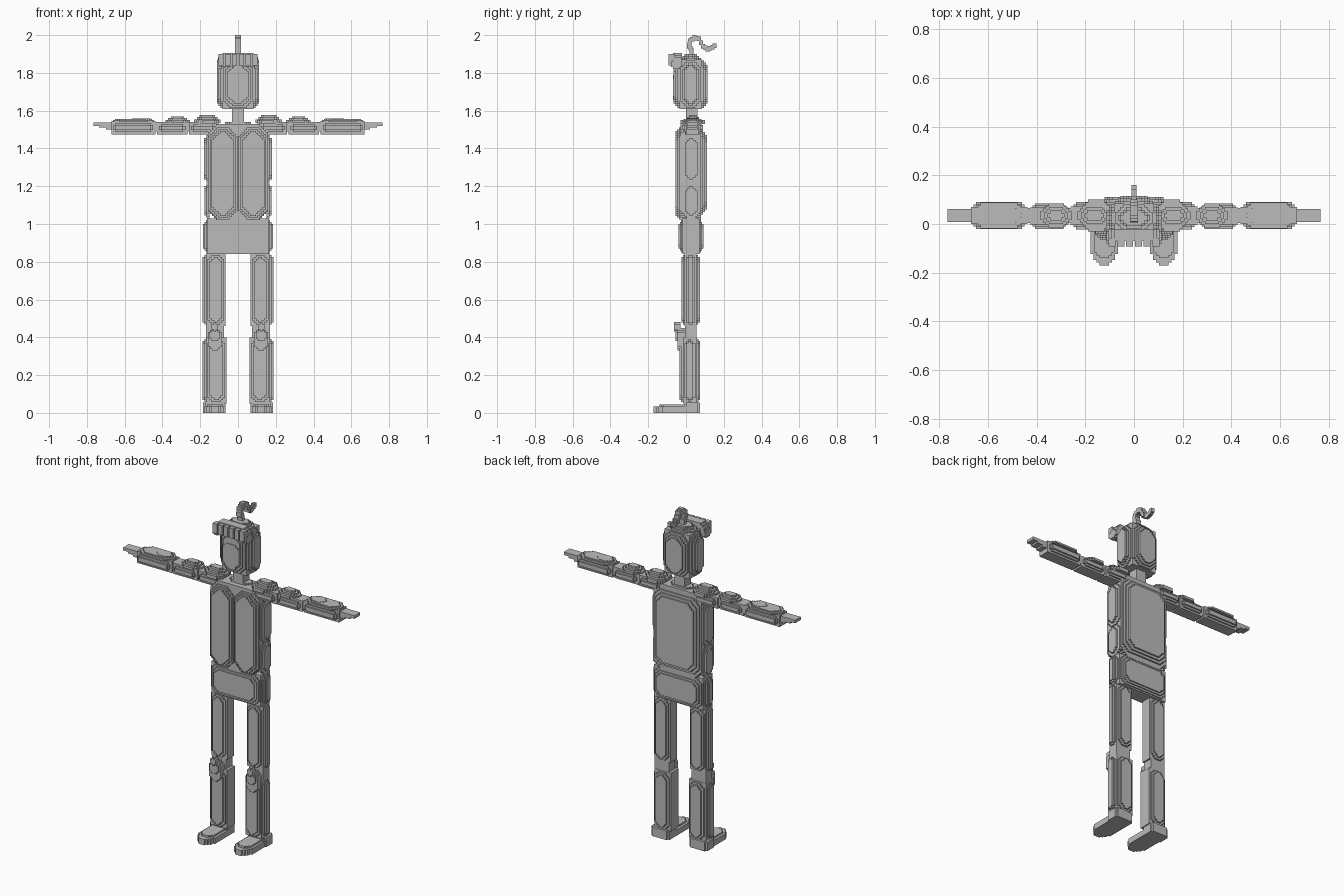
import bpy, bmesh
from mathutils import Vector

cube = bpy.data.objects.get("Cube")
if cube:
    bpy.data.objects.remove(cube, do_unlink=True)

grey = bpy.data.materials.new("grey")
grey.use_nodes = True
grey.diffuse_color = (0.5, 0.5, 0.5, 1)
grey.node_tree.nodes["Principled BSDF"].inputs["Base Color"].default_value = (0.5, 0.5, 0.5, 1)

STEP = 0.011   # size of one stair step


def slab(bm, axis, t0, t1, u0, u1, v0, v1, n=0):
    """Prism along an axis whose four corners are cut as n-step stairs."""
    n = max(0, min(n, int(min(u1 - u0, v1 - v0) / STEP / 2 - 0.5)))
    stair = [(0, n)]
    for i in range(1, n + 1):
        stair += [(i, n - i + 1), (i, n - i)]
    outline = []
    for su, sv in ((1, 1), (-1, 1), (-1, -1), (1, -1)):
        pts = stair if su * sv > 0 else stair[::-1]
        for i, j in pts:
            u = u1 - i * STEP if su > 0 else u0 + i * STEP
            v = v1 - j * STEP if sv > 0 else v0 + j * STEP
            outline.append((u, v))
    others = [k for k in range(3) if k != axis]
    rings = []
    for t in (t0, t1):
        ring = []
        for u, v in outline:
            co = Vector()
            co[axis], co[others[0]], co[others[1]] = t, u, v
            ring.append(bm.verts.new(co))
        rings.append(ring)
    a, b = rings
    faces = [bm.faces.new(a), bm.faces.new(b[::-1])]
    for i in range(len(a)):
        k = (i + 1) % len(a)
        faces.append(bm.faces.new((a[i], b[i], b[k], a[k])))
    bmesh.ops.recalc_face_normals(bm, faces=faces)


def panel(bm, side, base, height, rect, layers=2, n=2, inset=STEP):
    """Stack of shrinking slabs raised from a face, side being e.g. '+x'."""
    axis, sign = "xyz".index(side[1]), 1 if side[0] == "+" else -1
    u0, u1, v0, v1 = rect
    for i in range(layers):
        d = i * inset
        slab(bm, axis, base - sign * 0.004, base + sign * height * (i + 1) / layers,
             u0 + d, u1 - d, v0 + d, v1 - d, n)


def block(bm, lo, hi, sides="", depth=0.02, layers=2, margin=STEP, n=2):
    """Box with stepped panels on the listed sides, filling lo to hi."""
    lo, hi = list(lo), list(hi)
    marks = sides.split()
    for s in marks:
        k = "xyz".index(s[1])
        if s[0] == "+":
            hi[k] -= depth
        else:
            lo[k] += depth
    slab(bm, 2, lo[2], hi[2], lo[0], hi[0], lo[1], hi[1], 0)
    for s in marks:
        k = "xyz".index(s[1])
        rect = []
        for o in range(3):
            if o != k:
                rect += [lo[o] + margin, hi[o] - margin]
        panel(bm, s, hi[k] if s[0] == "+" else lo[k], depth, rect, layers, n)


def part(name, build, mirror=False):
    bm = bmesh.new()
    build(bm)
    mesh = bpy.data.meshes.new(name)
    bm.to_mesh(mesh)
    bm.free()
    mesh.materials.append(grey)
    obj = bpy.data.objects.new(name, mesh)
    bpy.context.collection.objects.link(obj)
    if mirror:
        mod = obj.modifiers.new("mirror", "MIRROR")
        mod.use_mirror_merge = False
    return obj


# Head, face plate, fringe and curled strand
def head(bm):
    block(bm, (-0.112, -0.065, 1.61), (0.112, 0.115, 1.9), "-x +x -y +y +z", 0.03, 3, 0.005, 3)
    panel(bm, "-y", -0.063, 0.006, (-0.055, 0.055, 1.655, 1.79), 1, 2)


def fringe(bm):
    slab(bm, 1, -0.07, -0.02, -0.105, 0.105, 1.835, 1.905, 2)
    for i in range(6):
        x = -0.09 + i * 0.036
        slab(bm, 1, -0.092, -0.06, x - 0.014, x + 0.014, 1.84, 1.9, 0)
    for s in (-1, 1):
        slab(bm, 0, s * 0.085, s * 0.112, -0.08, -0.02, 1.82, 1.87, 1)


def strand(bm):
    path = [(0.03, 1.89), (0.03, 1.92), (0.016, 1.94), (0.022, 1.97), (0.045, 1.988),
            (0.068, 1.98), (0.09, 1.94), (0.115, 1.925), (0.14, 1.935), (0.16, 1.952)]
    for a, b in zip(path, path[1:]):
        for f in (0, 0.5):
            y, z = (p + (q - p) * f for p, q in zip(a, b))
            w = 0.016 if y < 0.1 else 0.01
            slab(bm, 0, -w, w, y - 0.011, y + 0.011, z - 0.012, z + 0.012, 0)


part("head", head)
part("fringe", fringe)
part("curled_strand", strand)


# Neck with a stepped collar
def neck(bm):
    slab(bm, 2, 1.52, 1.62, -0.033, 0.033, 0, 0.06, 0)
    panel(bm, "+z", 1.51, 0.03, (-0.08, 0.08, -0.01, 0.075), 2, 2)


part("neck", neck)


# Torso with paired chest panels, a back panel and flank panels
def torso(bm):
    slab(bm, 1, -0.03, 0.08, -0.16, 0.16, 1.02, 1.53, 4)
    panel(bm, "+y", 0.08, 0.03, (-0.15, 0.15, 1.05, 1.5), 3, 3, 0.014)


def chest(bm):
    panel(bm, "-y", -0.03, 0.025, (0.002, 0.158, 1.025, 1.51), 3, 4, 0.009)


def flank(bm):
    panel(bm, "+x", 0.155, 0.025, (-0.02, 0.075, 1.22, 1.47), 2, 2, 0.015)
    panel(bm, "+x", 0.155, 0.022, (-0.02, 0.075, 1.03, 1.215), 2, 2, 0.015)


part("torso", torso)
part("chest_panels", chest, True)
part("flank_panels", flank, True)

# Pelvis
part("pelvis", lambda bm: block(bm, (-0.185, -0.04, 0.84), (0.185, 0.093, 1.03),
                                "-x +x -y +y", 0.022, 3, 0.008))


# Legs with kneecaps and tapered feet
def thigh(bm):
    block(bm, (0.065, -0.025, 0.46), (0.187, 0.073, 0.845), "+x -y +y", 0.018, 2, 0.008)


def shin(bm):
    slab(bm, 2, 0.03, 0.48, 0.075, 0.17, -0.005, 0.055)
    block(bm, (0.06, -0.035, 0.05), (0.187, 0.075, 0.4), "+x -y +y", 0.018, 2, 0.008)


def kneecap(bm):
    slab(bm, 1, -0.045, 0, 0.085, 0.16, 0.33, 0.45, 2)
    slab(bm, 1, -0.055, 0, 0.095, 0.15, 0.38, 0.44, 1)
    slab(bm, 1, -0.064, -0.03, 0.105, 0.14, 0.43, 0.48, 1)


def foot(bm):
    slab(bm, 2, 0, 0.035, 0.066, 0.178, -0.135, 0.073, 1)
    for i in range(3):
        d = 0.012 * (i + 1)
        slab(bm, 2, 0, 0.034, 0.066 + d, 0.178 - d, -0.135 - d, -0.1, 0)
    slab(bm, 2, 0.03, 0.045, 0.08, 0.164, -0.14, 0.07, 2)
    slab(bm, 2, 0, 0.055, 0.066, 0.185, -0.01, 0.073, 1)


for name, build in (("thigh", thigh), ("shin", shin), ("kneecap", kneecap), ("foot", foot)):
    part(name + "s", build, True)


# Arms: shoulder, upper arm, forearm, each with stepped pads, then flat hands
def pads(bm, x, half, base, top):
    panel(bm, "+z", base, top - base, (x - half, x + half, -0.015, 0.085), 3, 3, 0.015)


def shoulder(bm):
    block(bm, (0.11, -0.022, 1.475), (0.26, 0.09, 1.54), "-y +y", 0.018)
    pads(bm, 0.163, 0.07, 1.54, 1.578)
    slab(bm, 2, 1.53, 1.55, 0.1, 0.21, -0.03, 0.1, 2)


def upper_arm(bm):
    slab(bm, 2, 1.49, 1.54, 0.24, 0.46, 0.005, 0.065)
    block(bm, (0.268, -0.02, 1.475), (0.428, 0.085, 1.54), "-y +y", 0.018)
    pads(bm, 0.32, 0.065, 1.54, 1.57)


def forearm(bm):
    block(bm, (0.438, -0.02, 1.475), (0.67, 0.09, 1.545), "-y +y", 0.02)
    panel(bm, "+z", 1.545, 0.012, (0.445, 0.663, -0.018, 0.088), 2, 3)
    panel(bm, "+z", 1.545, 0.014, (0.46, 0.56, 0.005, 0.065), 1, 2)


def hand(bm):
    for i, x in enumerate((0.7, 0.735, 0.766)):
        slab(bm, 2, 1.5 + i * 0.01, 1.538, 0.66, x, 0.008, 0.062)


for name, build in (("shoulder", shoulder), ("upper_arm", upper_arm),
                    ("forearm", forearm), ("hand", hand)):
    part(name + "s", build, True)
